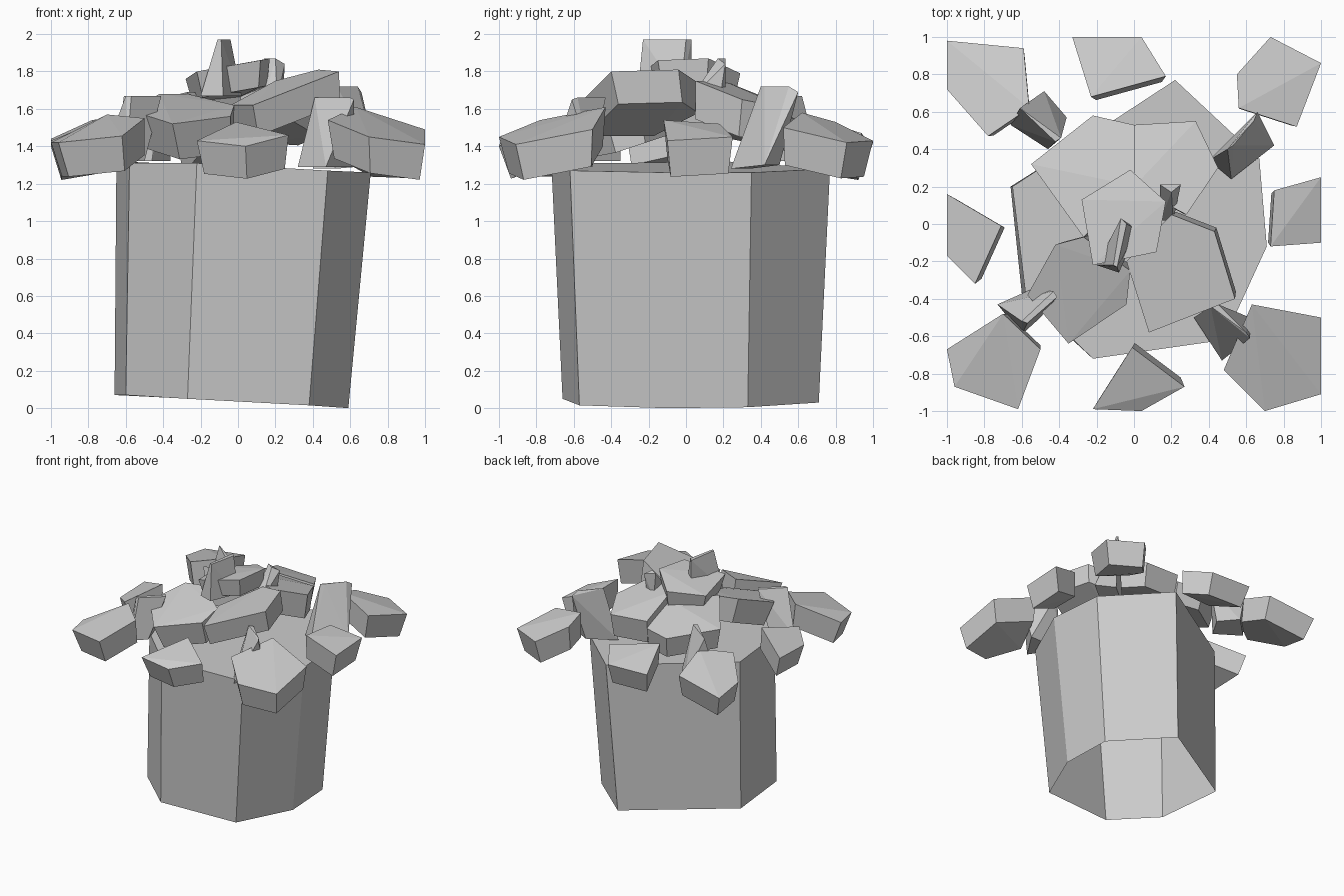
import bpy, bmesh
from mathutils import Vector

grey = bpy.data.materials.new("plain grey")
grey.diffuse_color = (0.6, 0.6, 0.6, 1)


def finish(name, bm):
    bmesh.ops.recalc_face_normals(bm, faces=bm.faces)
    mesh = bpy.data.meshes.new(name)
    bm.to_mesh(mesh)
    bm.free()
    mesh.materials.append(grey)
    bpy.context.collection.objects.link(bpy.data.objects.new(name, mesh))


def hull(name, points):
    """Convex faceted solid around a few points."""
    bm = bmesh.new()
    for p in points:
        bm.verts.new(p)
    res = bmesh.ops.convex_hull(bm, input=bm.verts)
    loose = [v for v in bm.verts if not v.link_faces]
    bmesh.ops.delete(bm, geom=loose, context='VERTS')
    bmesh.ops.dissolve_limit(bm, angle_limit=0.05, verts=bm.verts, edges=bm.edges)
    finish(name, bm)


def leaf(name, top, drop, shrink=0.88):
    """Thick leaf: tilted outline, with a smaller copy of it below."""
    top = [Vector(p) for p in top]
    mid = sum(top, Vector()) / len(top)
    hull(name, top + [mid + (p - mid) * shrink + Vector(drop) for p in top])


# Pot: seven-sided leaning wall, open below, closed on top
low = [(-.66, .2, .07), (-.6, -.37, .07), (-.27, -.66, .05), (.38, -.57, .015),
       (.59, -.1, 0), (.57, .33, .005), (.15, .71, .03)]
high = [(-.65, .2, 1.32), (-.58, -.37, 1.31), (-.22, -.72, 1.31), (.48, -.62, 1.27),
        (.71, -.12, 1.26), (.67, .35, 1.26), (.22, .77, 1.28)]
bm = bmesh.new()
a = [bm.verts.new(p) for p in low]
b = [bm.verts.new(p) for p in high]
for i in range(7):
    j = (i + 1) % 7
    bm.faces.new((a[i], a[j], b[j], b[i]))
bm.faces.new(b)
finish("pot", bm)

# Outer leaves at the four corners
leaf("corner_leaf_front_left", [(-.7, -.48, 1.57), (-.5, -.67, 1.55), (-.62, -.99, 1.455),
     (-.96, -.87, 1.42), (-1, -.67, 1.42)], (.03, .03, -.19))
leaf("corner_leaf_front_right", [(.63, -.43, 1.61), (1, -.5, 1.49), (1, -.91, 1.41),
     (.7, -1, 1.45), (.48, -.78, 1.54)], (0, .02, -.2))
leaf("corner_leaf_back_right", [(.56, .62, 1.58), (.87, .52, 1.5), (1, .86, 1.42),
     (.73, 1, 1.43), (.55, .8, 1.53)], (-.02, -.02, -.2))
leaf("corner_leaf_back_left", [(-.56, .62, 1.57), (-.78, .47, 1.54), (-1, .72, 1.44),
     (-1, .98, 1.4), (-.59, .94, 1.47)], (.03, -.03, -.19))

# Outer leaves in the middle of each side
leaf("side_leaf_front", [(-.01, -.66, 1.53), (.27, -.87, 1.46), (.04, -1, 1.4),
     (-.22, -.99, 1.43)], (.01, .05, -.18))
leaf("side_leaf_right", [(.75, .18, 1.52), (1, .25, 1.45), (1, -.1, 1.43),
     (.73, -.12, 1.54)], (-.03, 0, -.2))
leaf("side_leaf_back", [(-.33, 1, 1.43), (.04, 1, 1.42), (.17, .79, 1.48),
     (-.23, .68, 1.55)], (.01, -.04, -.18))
leaf("side_leaf_left", [(-1, .16, 1.43), (-.71, -.01, 1.55), (-.85, -.32, 1.48),
     (-1, -.17, 1.42)], (.04, 0, -.18))

# Large upper leaves
leaf("upper_leaf_front_right", [(-.04, -.2, 1.62), (.2, .05, 1.75), (.43, -.04, 1.81),
     (.54, -.4, 1.8), (.08, -.58, 1.62)], (.02, .03, -.17), .95)
leaf("upper_leaf_front_left", [(-.57, -.38, 1.59), (-.42, -.11, 1.68), (-.27, -.07, 1.68),
     (-.02, -.25, 1.62), (-.04, -.43, 1.56), (-.35, -.64, 1.52)], (.03, .04, -.2))
leaf("upper_leaf_back_left", [(-.55, .32, 1.62), (-.22, .58, 1.55), (0, .53, 1.56),
     (.02, .2, 1.68), (-.27, -.07, 1.69)], (.02, -.02, -.18), .93)
leaf("upper_leaf_back_right", [(0, .53, 1.62), (.33, .55, 1.6), (.45, .3, 1.65),
     (.28, .05, 1.75), (0, .2, 1.75)], (0, -.02, -.2), .93)
leaf("crown_leaf", [(-.28, .13, 1.76), (-.02, .29, 1.79), (.17, .12, 1.87),
     (.12, -.15, 1.86), (-.22, -.22, 1.8)], (.01, 0, -.14))


def stem(name, ridge, foot):
    """Upright wedge: a short top ridge over a wider foot."""
    hull(name, ridge + foot)


# Wedge stems between leaves
stem("stem_front_right", [(.41, -.44, 1.66), (.45, -.43, 1.66), (.6, -.58, 1.66), (.62, -.61, 1.65)],
     [(.32, -.5, 1.29), (.47, -.73, 1.29), (.62, -.5, 1.29)])
stem("stem_back_right", [(.5, .4, 1.72), (.53, .42, 1.72), (.64, .55, 1.72), (.66, .6, 1.69)],
     [(.4, .34, 1.28), (.52, .24, 1.28), (.75, .42, 1.3), (.6, .5, 1.3)])
stem("stem_front_left", [(-.6, -.52, 1.67), (-.57, -.53, 1.67), (-.43, -.36, 1.67), (-.41, -.39, 1.67)],
     [(-.73, -.43, 1.32), (-.55, -.35, 1.32), (-.5, -.5, 1.32), (-.6, -.59, 1.32)])
stem("stem_back_left", [(-.61, .62, 1.67), (-.59, .6, 1.67), (-.42, .44, 1.67), (-.39, .46, 1.67)],
     [(-.66, .53, 1.32), (-.48, .71, 1.32), (-.36, .57, 1.32), (-.46, .4, 1.32)])
stem("stem_center_right", [(.14, .21, 1.87), (.25, .21, 1.84), (.2, .17, 1.87)],
     [(.14, .02, 1.65), (.21, .02, 1.65), (.16, .21, 1.65), (.24, .18, 1.65)])
stem("stem_crown", [(-.07, .03, 1.97), (-.04, 0, 1.97), (-.09, -.23, 1.97), (-.11, -.22, 1.97)],
     [(-.2, -.22, 1.67), (-.08, -.26, 1.67), (.02, -.03, 1.67), (-.07, .03, 1.67)])
